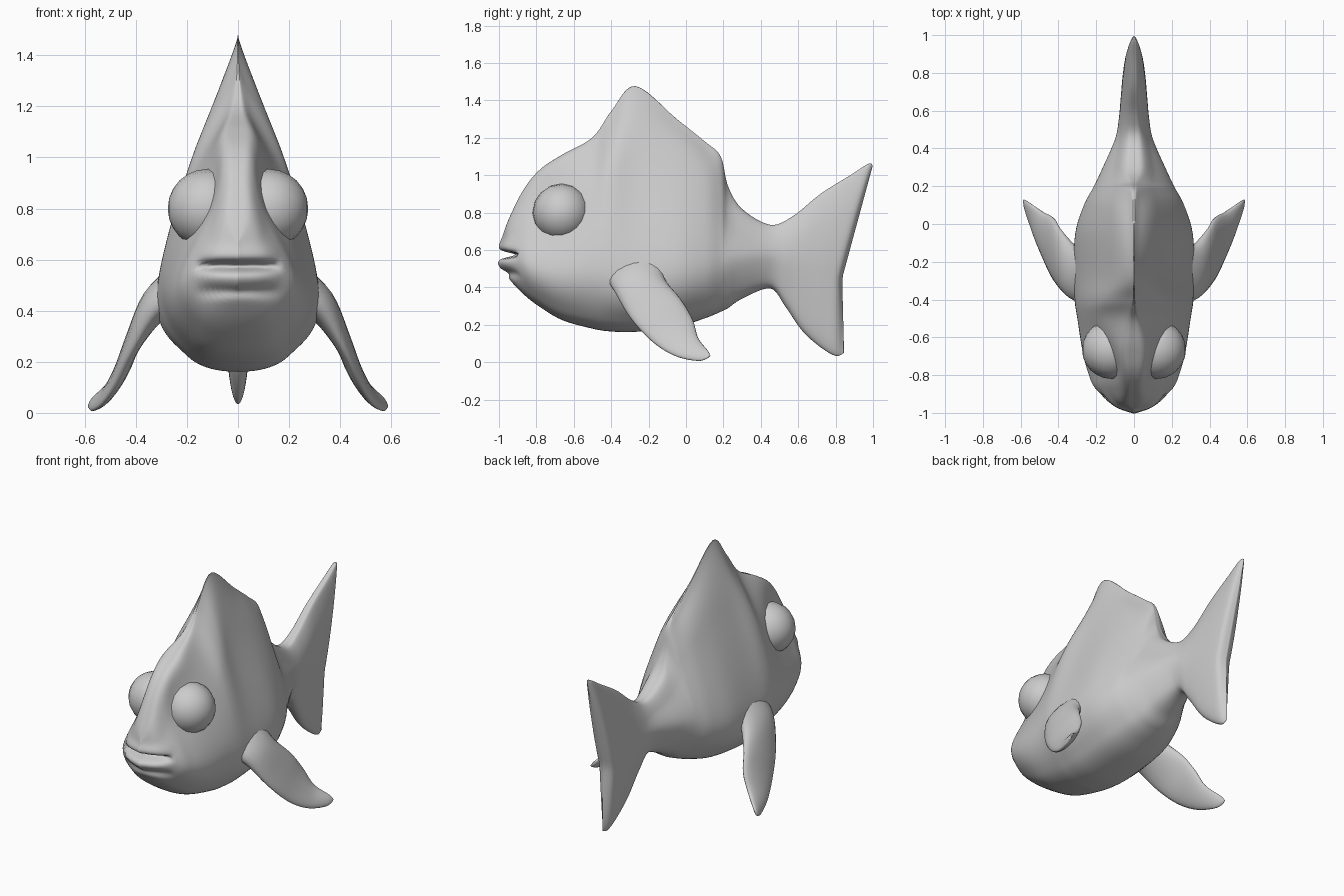
import bpy, bmesh, math
from mathutils import Vector

cube = bpy.data.objects.get("Cube")
if cube:
    bpy.data.objects.remove(cube, do_unlink=True)

grey = bpy.data.materials.new("plain grey")
grey.use_nodes = True
GREY = (0.6, 0.6, 0.6, 1)
grey.diffuse_color = GREY
grey.node_tree.nodes["Principled BSDF"].inputs["Base Color"].default_value = GREY


def spline(points, steps, first=None, last=None):
    """Smooth interpolation through tuples of any length."""
    pts = [Vector(p) for p in points]
    pts = [Vector(first) if first else pts[0]] + pts + [Vector(last) if last else pts[-1]]
    result = []
    for a, b, c, d in zip(pts, pts[1:], pts[2:], pts[3:]):
        for step in range(steps):
            t = step / steps
            result.append(b + (c - a) * (t / 2)
                          + (a * 2 - b * 5 + c * 4 - d) * (t * t / 2)
                          + (b * 3 - a - c * 3 + d) * (t ** 3 / 2))
    result.append(pts[-2])
    return result


def finish(name, bm):
    bmesh.ops.remove_doubles(bm, verts=bm.verts, dist=0.0005)
    bmesh.ops.recalc_face_normals(bm, faces=bm.faces)
    mesh = bpy.data.meshes.new(name)
    bm.to_mesh(mesh)
    bm.free()
    mesh.materials.append(grey)
    for poly in mesh.polygons:
        poly.use_smooth = True
    obj = bpy.data.objects.new(name, mesh)
    bpy.context.collection.objects.link(obj)
    return obj


def loft(name, rings):
    """Skin a list of closed rings that all have the same point count."""
    bm = bmesh.new()
    rows = [[bm.verts.new(p) for p in ring] for ring in rings]
    count = len(rows[0])
    for low, high in zip(rows, rows[1:]):
        for i in range(count):
            j = (i + 1) % count
            bm.faces.new((low[i], low[j], high[j], high[i]))
    if name != "body":
        bm.faces.new(rows[0])
        bm.faces.new(rows[-1])
    return finish(name, bm)


# Trunk stations: y, bottom, top, width, its height, shoulder width, its height, crest width
trunk = [
    (-.985, .5, .66, 0, .58, 0, .62, 0),
    (-.95, .45, .76, .11, .57, .085, .67, .045),
    (-.87, .365, .92, .205, .53, .11, .75, .05),
    (-.78, .295, 1.03, .245, .5, .11, .83, .06),
    (-.66, .225, 1.11, .275, .48, .14, .88, .07),
    (-.5, .18, 1.2, .3, .47, .2, .87, .05),
    (-.4, .165, 1.34, .315, .47, .18, 1, .025),
    (-.27, .163, 1.475, .32, .47, .13, 1.1, .014),
    (-.05, .19, 1.3, .31, .5, .12, 1.07, .018),
    (.1, .235, 1.18, .265, .52, .12, .98, .022),
    (.185, .27, 1.1, .22, .54, .1, .9, .025),
    (.225, .29, .94, .2, .55, .1, .8, .03),
    (.3, .34, .82, .165, .56, .1, .72, .05),
    (.45, .395, .735, .1, .56, .075, .66, .04),
]
# Tail stations: y, bottom, top, width, sweep of lower lobe, sweep of upper lobe
tail = [
    (.55, .3, .78, .08, -.02, .02),
    (.65, .17, .9, .07, -.03, .07),
    (.75, .08, 1, .06, -.03, .13),
    (.81, .035, 1.06, .045, -.01, .165),
    (.835, .05, 1.05, 0, .01, .163),
]
stations = [s + (0, 0) for s in trunk]
for y, low, top, w, sweep_low, sweep_top in tail:
    h = top - low
    stations.append((y, low, top, w, low + h * .45, w * .85, low + h * .75,
                     w * .4, sweep_low, sweep_top))


def body_ring(s):
    y, low, top, w, zw, shoulder, zs, crest, sweep_low, sweep_top = s
    zc = top - (top - zs) * .12
    zb = low + (zw - low) * .2
    half = spline([(0, low), (w * .62, zb), (w, zw), (shoulder, zs), (crest, zc), (0, top)],
                  10, (-w * .62, zb), (-crest, zc))
    ring = []
    for x, z in half:
        f = (z - low) / (top - low)
        sweep = sweep_low * (.4 - f) / .4 if f < .4 else sweep_top * (f - .4) / .6
        ring.append(Vector((max(x, 0), y + sweep, z)))
    return ring + [Vector((-p.x, p.y, p.z)) for p in reversed(ring[1:-1])]


body = loft("body", [body_ring(s) for s in spline(stations, 6)])


# Mouth crease with a puffed lip above and below it
def bump(value, centre, size):
    return math.exp(-((value - centre) / size) ** 2)


for v in body.data.vertices:
    x, y, z = v.co
    if y < -.8:
        reach = max(0, 1 - (abs(x) / .17) ** 4)
        v.co.y += reach * (.075 * bump(z, .575, .016) - .016 * bump(z, .62, .03)
                           - .02 * bump(z, .53, .03) + .02 * bump(z, .475, .02))

# Side fins: leading edge point, trailing edge point, half thickness
fin = [
    (.22, -.44, .45, .22, -.1, .54, .09),
    (.33, -.395, .4, .31, -.115, .45, .065),
    (.42, -.3, .24, .39, -.03, .34, .036),
    (.48, -.18, .11, .43, .035, .23, .03),
    (.53, -.06, .035, .485, .065, .13, .024),
    (.57, .06, .008, .56, .115, .065, .014),
    (.585, .11, .02, .583, .13, .035, .004),
]
for side, label in ((1, "left"), (-1, "right")):
    rings = []
    path = spline(fin, 5)
    for k, s in enumerate(path):
        lead, trail = Vector(s[:3]), Vector(s[3:6])
        before, after = path[max(k - 1, 0)], path[min(k + 1, len(path) - 1)]
        along = Vector(after[:3]) + Vector(after[3:6]) - Vector(before[:3]) - Vector(before[3:6])
        middle, chord = (lead + trail) / 2, (trail - lead) / 2
        normal = chord.cross(along).normalized() * s[6]
        ring = []
        for i in range(20):
            a = math.tau * i / 20
            p = middle + chord * math.cos(a) + normal * math.sin(a)
            ring.append((p.x * side, p.y, p.z))
        rings.append(ring)
    loft(label + "_side_fin", rings)

    # Eyeball with its pole pointing sideways
    bm = bmesh.new()
    bmesh.ops.create_uvsphere(bm, u_segments=16, v_segments=12, radius=.155)
    eye = finish(label + "_eye", bm)
    eye.rotation_euler = (0, math.pi / 2, 0)
    eye.location = (side * .12, -.665, .8)
